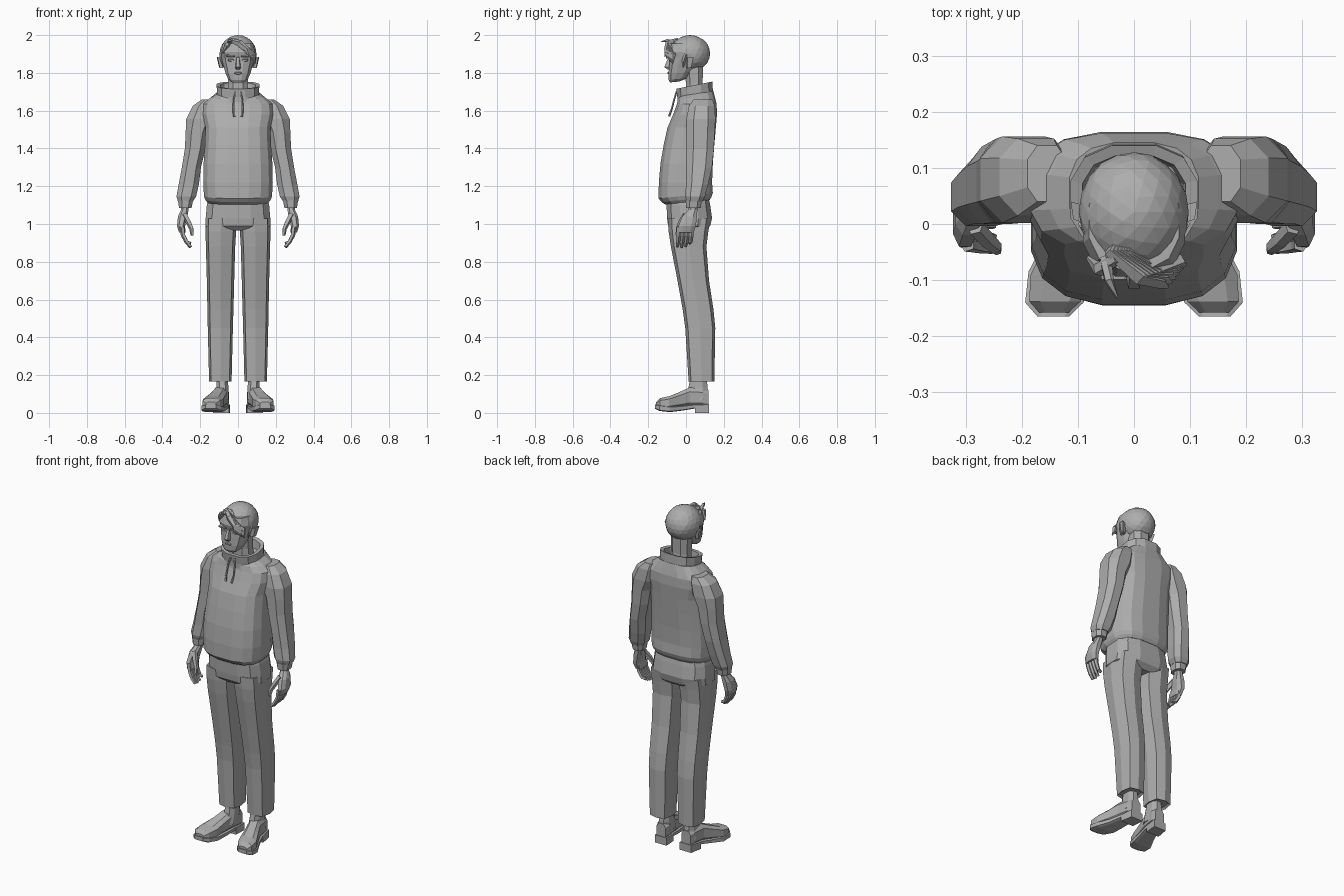
import bpy, bmesh, math
from mathutils import Vector

grey = bpy.data.materials.new("plain grey")
grey.diffuse_color = (0.42, 0.42, 0.42, 1)


def finish(name, bm, mirror=False):
    bmesh.ops.recalc_face_normals(bm, faces=bm.faces)
    me = bpy.data.meshes.new(name)
    bm.to_mesh(me)
    bm.free()
    me.materials.append(grey)
    ob = bpy.data.objects.new(name, me)
    bpy.context.collection.objects.link(ob)
    if mirror:
        ob.modifiers.new("Mirror", 'MIRROR')
    return ob


def oval(a0, a1, b0, b1, n, e, turn):
    """Squared oval with n corners that fills the given bounds."""
    pts = []
    for i in range(n):
        t = math.tau * (i + turn) / n
        c, s = math.cos(t), math.sin(t)
        pts.append((math.copysign(abs(c) ** e, c), math.copysign(abs(s) ** e, s)))
    ma, mb = max(p[0] for p in pts), max(p[1] for p in pts)
    return [((a0 + a1) / 2 + (a1 - a0) / 2 * p / ma,
             (b0 + b1) / 2 + (b1 - b0) / 2 * q / mb) for p, q in pts]


def skin(name, loops, mirror=False):
    bm = bmesh.new()
    rows = [[bm.verts.new(p) for p in lp] for lp in loops]
    n = len(rows[0])
    for a, b in zip(rows, rows[1:]):
        for i in range(n):
            bm.faces.new((a[i], a[(i + 1) % n], b[(i + 1) % n], b[i]))
    bm.faces.new(rows[0])
    bm.faces.new(rows[-1])
    return finish(name, bm, mirror)


def stack(name, rings, n=8, e=0.8, turn=0.5, mirror=False):
    """Upright loft. Ring: z, x0, x1, y0, y1 and an optional back lift."""
    loops = []
    for z, x0, x1, y0, y1, *k in rings:
        lift = k[0] if k else 0
        loops.append([(x, y, z + lift * (y - (y0 + y1) / 2))
                      for x, y in oval(x0, x1, y0, y1, n, e, turn)])
    return skin(name, loops, mirror)


def run(name, stations, n=8, e=0.65, mirror=False):
    """Loft along y. Station: y, x centre, half width, z0, z1."""
    return skin(name, [[(x, y, z) for x, z in oval(c - w, c + w, z0, z1, n, e, 0.5)]
                       for y, c, w, z0, z1 in stations], mirror)


def tube(name, path, radii, n=5, mirror=False):
    path = [Vector(p) for p in path]
    loops = []
    for i, p in enumerate(path):
        d = (path[min(i + 1, len(path) - 1)] - path[max(i - 1, 0)]).normalized()
        u = d.cross(Vector((0, 1, 0.1))).normalized()
        v = d.cross(u)
        loops.append([p + radii[i] * (u * math.cos(math.tau * k / n) + v * math.sin(math.tau * k / n))
                      for k in range(n)])
    return skin(name, loops, mirror)


def sym(z, w, y0, y1, *k):
    return (z, -w, w, y0, y1, *k)


# Sweater body, collar and drawstrings
stack("sweater_body", [
    sym(1.115, .160, -.11, .125, .1), sym(1.13, .172, -.13, .135, .1),
    sym(1.15, .180, -.145, .142, .1), sym(1.22, .184, -.144, .138),
    sym(1.32, .182, -.135, .142), sym(1.42, .175, -.118, .15),
    sym(1.51, .172, -.098, .158), sym(1.58, .188, -.068, .164),
    sym(1.635, .185, -.048, .162), sym(1.665, .15, -.042, .155),
    sym(1.69, .115, -.035, .145, .15)], n=16, e=.72)
stack("collar", [
    sym(1.655, .118, -.046, .145, .2), sym(1.69, .110, -.046, .142, .2),
    sym(1.735, .113, -.052, .140, .2), sym(1.732, .092, -.032, .122, .2),
    sym(1.67, .085, -.025, .115, .2)], n=12)
tube("drawstring", [(.012, -.05, 1.70), (.022, -.062, 1.66), (.024, -.075, 1.61), (.02, -.09, 1.57)],
     [.005, .005, .005, .007], mirror=True)

# Sleeves and cuffs
stack("sleeve", [
    (1.66, .12, .19, .04, .14), (1.625, .11, .24, .015, .152),
    (1.555, .12, .274, .002, .156), (1.49, .155, .277, .002, .152),
    (1.40, .172, .281, .002, .148), (1.30, .196, .297, .0, .138),
    (1.21, .207, .314, .0, .118), (1.145, .222, .326, -.004, .10),
    (1.12, .238, .318, .002, .088)], mirror=True)
stack("cuff", [(1.125, .238, .318, -.002, .084), (1.085, .246, .312, 0, .078)], mirror=True)

# Hands
stack("palm", [
    (1.11, .262, .300, .02, .062), (1.075, .262, .302, .012, .06),
    (1.04, .268, .318, -.02, .058), (.99, .280, .323, -.04, .052),
    (.955, .278, .312, -.044, .04)], mirror=True)
for i in range(4):
    y = -.036 + .022 * i
    tip = (.872, .868, .874, .89)[i]
    tube(f"finger_{i + 1}", [(.297, y, .985), (.290, y - .002, .94), (.272, y - .006, .905),
                             (.250, y - .010, tip + .008)], [.014, .0125, .011, .008], mirror=True)
tube("thumb", [(.283, -.005, 1.05), (.262, -.028, 1.01), (.246, -.042, .975), (.243, -.048, .94)],
     [.016, .015, .012, .008], mirror=True)

# Trousers
stack("trouser_hips", [
    sym(1.14, .155, -.095, .12), sym(1.10, .165, -.103, .128), sym(1.03, .171, -.10, .138),
    sym(.99, .172, -.095, .128), sym(.965, .13, -.07, .10)], n=12, e=.7)
stack("trouser_leg", [
    (1.03, .004, .171, -.097, .13), (.96, .010, .172, -.092, .118),
    (.88, .015, .170, -.08, .108), (.70, .020, .165, -.045, .122),
    (.55, .024, .162, -.018, .145), (.45, .027, .160, -.004, .155),
    (.165, .034, .153, .014, .150), (.175, .045, .142, .026, .138)],
    n=8, e=.6, turn=0, mirror=True)

# Shoes
stack("ankle", [(.22, .058, .112, .03, .105), (.13, .05, .115, .012, .115),
                (.07, .05, .125, -.01, .118)], mirror=True)
run("shoe_upper", [
    (-.158, .143, .026, .025, .058), (-.138, .141, .046, .02, .078), (-.09, .131, .053, .02, .088),
    (-.035, .113, .044, .025, .11), (.02, .095, .038, .03, .135),
    (.09, .084, .037, .03, .13), (.118, .082, .03, .03, .12)], mirror=True)
run("shoe_sole", [
    (-.165, .144, .028, .022, .045), (-.14, .142, .052, .010, .042), (-.085, .13, .058, .004, .035),
    (-.02, .108, .047, .012, .038), (.04, .092, .041, .022, .045), (.12, .081, .036, .022, .045)],
    e=.4, mirror=True)
run("shoe_heel", [(.048, .09, .042, 0, .04), (.122, .081, .038, 0, .045)], n=4, mirror=True)

# Neck and face
stack("neck", [sym(1.64, .06, .0, .10), sym(1.74, .052, .0, .088), sym(1.84, .055, -.01, .09)])
stack("face", [
    sym(1.752, .034, -.084, -.035, .1), sym(1.768, .052, -.092, .01, .1),
    sym(1.80, .066, -.093, .035, .1), sym(1.85, .080, -.088, .06),
    sym(1.875, .086, -.086, .08), sym(1.91, .091, -.094, .09),
    sym(1.955, .08, -.08, .09)], n=12, e=.8)
skin("nose", [[(-.008, -.08, 1.885), (.008, -.08, 1.885), (.007, -.093, 1.882), (-.007, -.093, 1.882)],
              [(-.017, -.08, 1.825), (.017, -.08, 1.825), (.01, -.115, 1.832), (-.01, -.115, 1.832)],
              [(-.012, -.08, 1.816), (.012, -.08, 1.816), (.007, -.1, 1.818), (-.007, -.1, 1.818)]])
run("lips", [(-.099, 0, .016, 1.795, 1.803), (-.08, 0, .025, 1.788, 1.81)], n=8)
run("eyelid", [(-.090, .036, .013, 1.863, 1.872), (-.07, .036, .018, 1.858, 1.877)], n=8, mirror=True)
run("eyebrow", [(-.099, .037, .021, 1.886, 1.894), (-.075, .037, .024, 1.883, 1.897)], n=4, mirror=True)
skin("ear", [[(.075, -.002, 1.87), (.075, .03, 1.875), (.078, .02, 1.825), (.078, .002, 1.825)],
             [(.108, .008, 1.885), (.113, .04, 1.885), (.1, .028, 1.828), (.096, .008, 1.825)]], mirror=True)

# Hair cap, faceted and slightly uneven
bm = bmesh.new()
bmesh.ops.create_icosphere(bm, subdivisions=3, radius=1)
for v in bm.verts:
    p = v.co
    bump = 1 + .018 * math.sin(7 * p.x + 3 * p.z) * math.cos(6 * p.y + 2)
    front = max(0, -p.y) * max(0, -p.z)      # keeps the cap clear of the face
    v.co = (p.x * .098 * bump * (1 - .5 * front),
            .021 + p.y * .107 * bump * (1 - .6 * front), 1.902 + p.z * .098 * min(bump, 1.0))
finish("hair_cap", bm)

# Fringe swept to one side, and loose strands
for i in range(6):
    t = i / 5
    tube(f"fringe_{i + 1}", [(-.045 + .03 * t, -.045, 1.973), (.01 + .03 * t, -.092 + .01 * t, 1.957 - .006 * i),
                             (.045 + .035 * t, -.102 + .035 * t, 1.925 - .006 * i),
                             (.06 + .032 * t, -.112 + .04 * t, 1.885 - .007 * i)],
         [.012, .018, .014, .003])
tube("loose_strand", [(-.05, -.06, 1.955), (-.045, -.10, 1.972), (-.03, -.132, 1.965)], [.011, .009, .002])
tube("fringe_short_side", [(-.03, -.06, 1.972), (-.062, -.08, 1.945), (-.082, -.06, 1.905)], [.012, .014, .004])
tube("sideburn", [(.088, .0, 1.90), (.083, -.012, 1.865), (.076, -.015, 1.83)], [.012, .010, .003], mirror=True)
